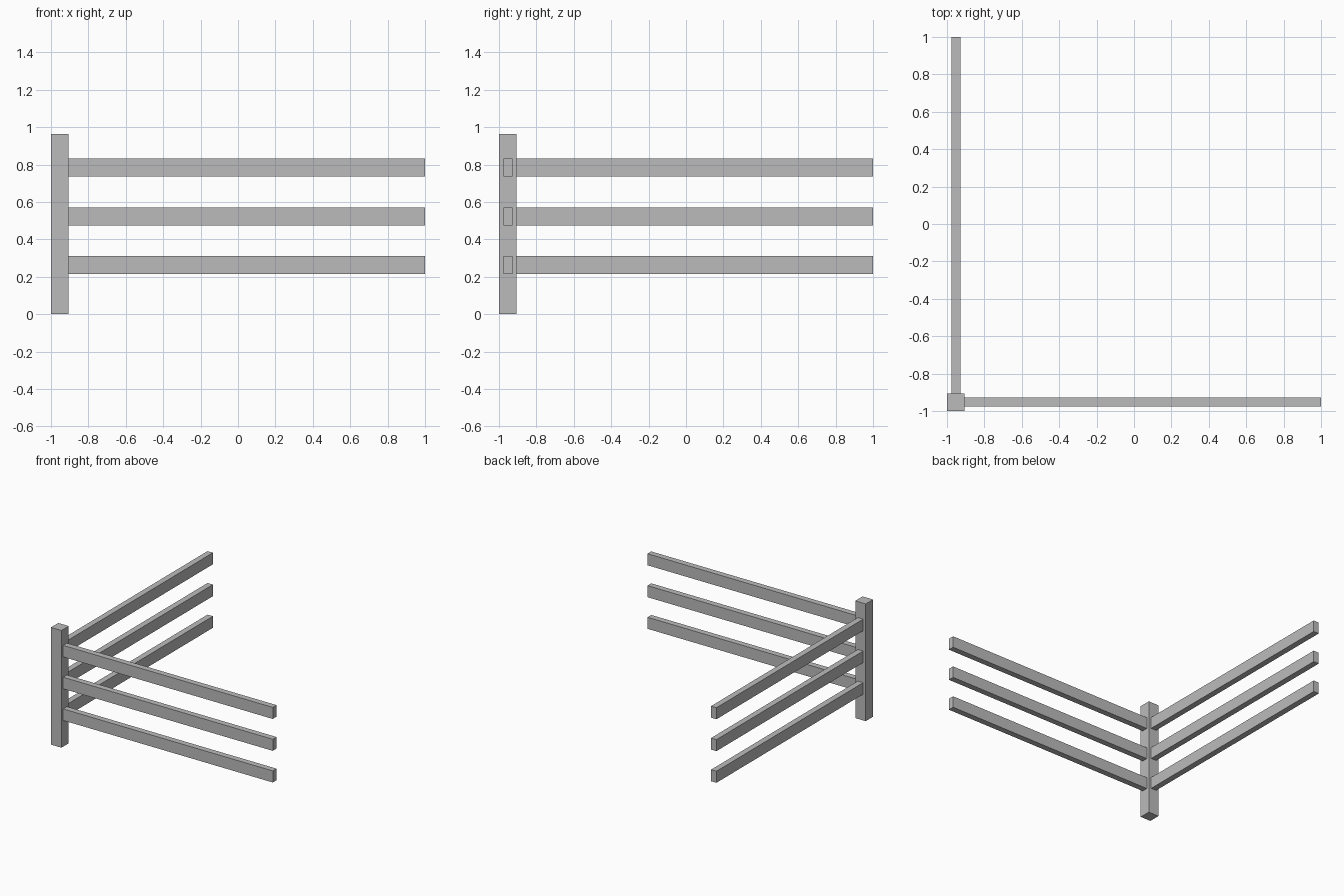
import bpy

cube = bpy.data.objects.get("Cube")
if cube:
    bpy.data.objects.remove(cube, do_unlink=True)

# Single plain grey
grey = bpy.data.materials.new("plain grey")
grey.use_nodes = True
colour = (0.5, 0.5, 0.5, 1)
grey.diffuse_color = colour
grey.node_tree.nodes["Principled BSDF"].inputs["Base Color"].default_value = colour


def box(name, low, high):
    """Add a box spanning two opposite corners."""
    centre = [(a + b) / 2 for a, b in zip(low, high)]
    bpy.ops.mesh.primitive_cube_add(size=1, location=centre)
    obj = bpy.context.object
    obj.name = name
    obj.scale = [b - a for a, b in zip(low, high)]
    bpy.ops.object.transform_apply(location=False, rotation=False, scale=True)
    obj.data.materials.append(grey)
    return obj


POST_INNER = -0.905
RAIL_OUT, RAIL_IN = -0.977, -0.928
RAIL_HEIGHT = 0.095

# Corner post
box("corner_post", (-1, -1, 0), (POST_INNER, POST_INNER, 0.963))

# Three rails along each side of the corner
for level, z in (("lower", 0.215), ("middle", 0.475), ("upper", 0.737)):
    top = z + RAIL_HEIGHT
    box(f"{level}_front_rail", (POST_INNER, RAIL_OUT, z), (1, RAIL_IN, top))
    box(f"{level}_side_rail", (RAIL_OUT, POST_INNER, z), (RAIL_IN, 1, top))
